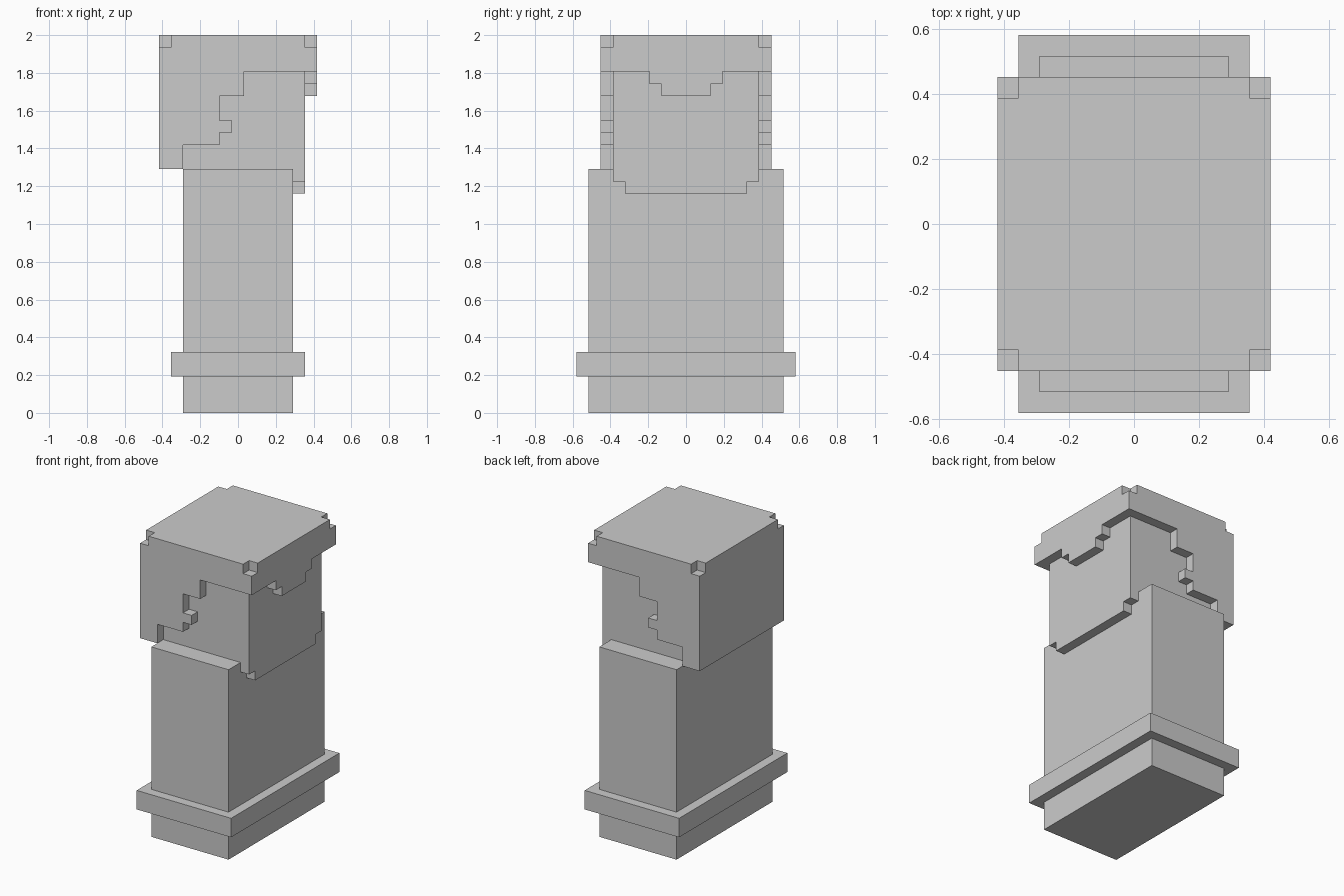
import bpy, bmesh
from itertools import product

if "Cube" in bpy.data.objects:
    bpy.data.objects.remove(bpy.data.objects["Cube"])

U = 2 / 31            # block unit: the model is 31 blocks tall
X0 = 6.5              # x is counted in blocks from the back of the hair (0..13)


def box(x0, x1, y, z0, z1, y_in=0):
    """Cells of a box mirrored in y: half width y, optionally hollow up to y_in."""
    return {(i, s * j - (s < 0), k)
            for i, j, k in product(range(x0, x1), range(y_in, y), range(z0, z1))
            for s in (1, -1)}


parts = {}

# Torso block and the belt around it
parts["body"] = box(2, 11, 8, 0, 20)
parts["belt"] = box(1, 12, 9, 3, 5) - parts["body"]

# Head block with a stepped chin hanging over the chest
parts["head"] = box(1, 12, 6, 20, 28) | box(11, 12, 6, 19, 20) | box(11, 12, 5, 18, 19)

# Hair: top slab, back slab, pointed fringe, stepped sides
hair = box(0, 13, 7, 28, 31) | box(0, 1, 7, 20, 28)
hair |= box(12, 13, 3, 27, 28) | box(12, 13, 2, 26, 27)
for x_end, z0, z1 in [(2, 20, 22), (5, 22, 23), (6, 23, 24), (5, 24, 26), (7, 26, 28)]:
    hair |= box(0, x_end, 7, z0, z1, y_in=6)
# Small notches in the four top corners
hair -= box(0, 1, 7, 30, 31, y_in=6) | box(12, 13, 7, 30, 31, y_in=6)
parts["hair"] = hair

solid = set().union(*parts.values())


def make_part(name, cells):
    """Skin the outside of a part, then merge the flat areas."""
    bm = bmesh.new()
    verts = {}

    def vert(p):
        if p not in verts:
            verts[p] = bm.verts.new(((p[0] - X0) * U, p[1] * U, p[2] * U))
        return verts[p]

    for c in sorted(cells):
        for axis, side in product(range(3), (0, 1)):
            n = list(c)
            n[axis] += 2 * side - 1
            if tuple(n) in solid:
                continue
            a, b = (axis + 1) % 3, (axis + 2) % 3
            quad = []
            for da, db in ((0, 0), (1, 0), (1, 1), (0, 1)):
                p = list(c)
                p[axis] += side
                p[a] += da
                p[b] += db
                quad.append(vert(tuple(p)))
            bm.faces.new(quad if side else quad[::-1])
    bmesh.ops.dissolve_limit(bm, angle_limit=0.01, verts=bm.verts[:], edges=bm.edges[:],
                             delimit={'NORMAL'})
    mesh = bpy.data.meshes.new(name)
    bm.to_mesh(mesh)
    bm.free()
    bpy.context.collection.objects.link(bpy.data.objects.new(name, mesh))


for part_name, part_cells in parts.items():
    make_part(part_name, part_cells)
